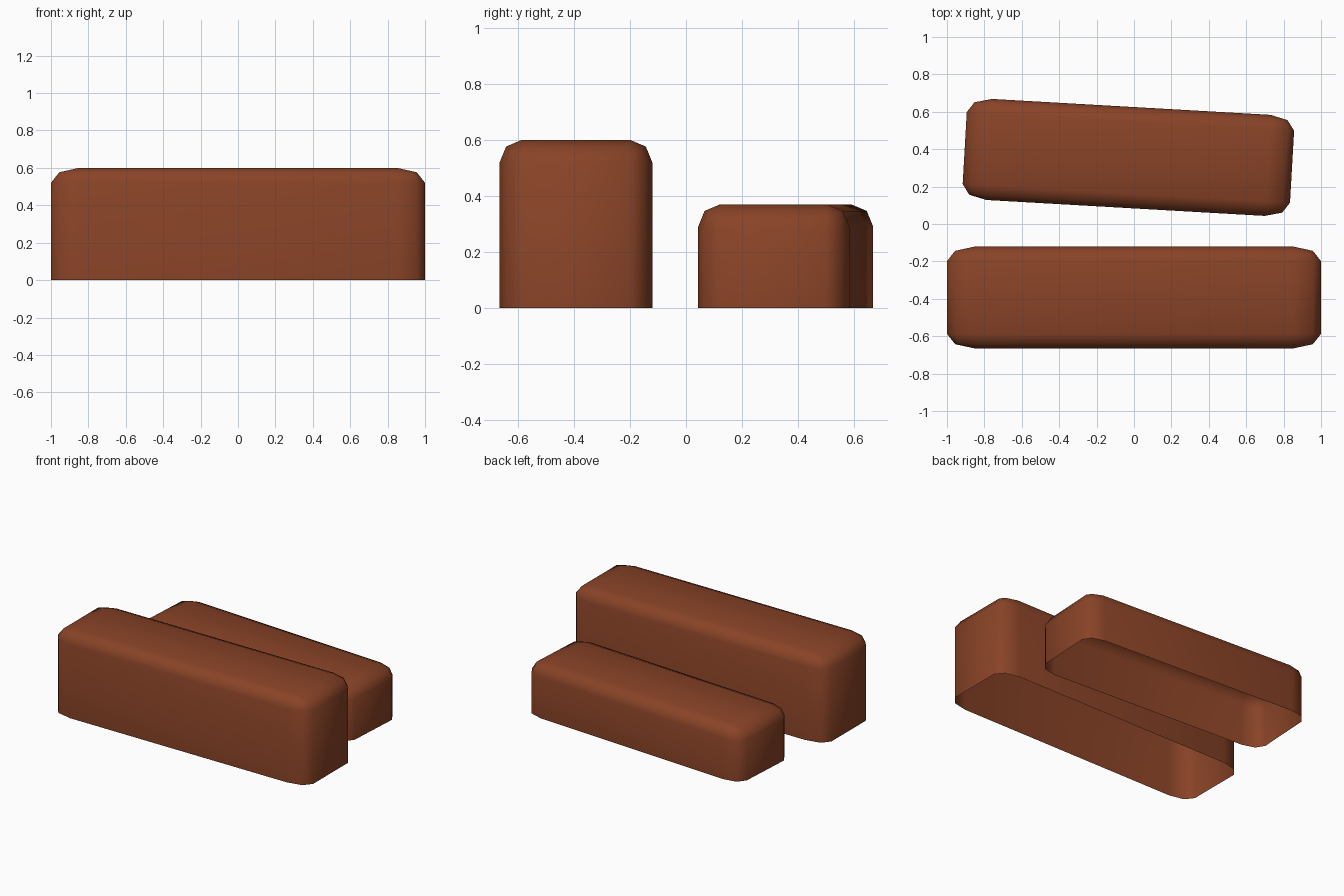
import bpy, bmesh, math
from mathutils import Vector

if "Cube" in bpy.data.objects:
    bpy.data.objects.remove(bpy.data.objects["Cube"])

brown = bpy.data.materials.new("reddish_brown")
brown.diffuse_color = (0.25, 0.056, 0.02, 1)
brown.use_nodes = True
brown.node_tree.nodes["Principled BSDF"].inputs["Base Color"].default_value = brown.diffuse_color


def rounded_block(name, size, radius, location, turn):
    """Open-bottomed block with two-step rounded edges, stretched along x."""
    bm = bmesh.new()
    bmesh.ops.create_cube(bm, size=1)
    # size in units of the rounding radius, double height so the lower half can be cut off
    dims = [size[0] / radius[0], size[1] / radius[1], 2 * size[2] / radius[2]]
    bmesh.ops.scale(bm, vec=Vector(dims), verts=bm.verts)
    bmesh.ops.bevel(bm, geom=bm.edges[:], offset=1, offset_type='OFFSET',
                    segments=2, profile=0.5, affect='EDGES')
    bmesh.ops.bisect_plane(bm, geom=bm.verts[:] + bm.edges[:] + bm.faces[:],
                           plane_co=(0, 0, 0), plane_no=(0, 0, 1), clear_inner=True)
    bmesh.ops.scale(bm, vec=Vector(radius), verts=bm.verts)
    bmesh.ops.recalc_face_normals(bm, faces=bm.faces)
    top = max(bm.faces, key=lambda f: f.calc_center_median().z)
    if top.normal.z < 0:
        bmesh.ops.reverse_faces(bm, faces=bm.faces)
    for f in bm.faces:
        f.smooth = True
    mesh = bpy.data.meshes.new(name)
    bm.to_mesh(mesh)
    bm.free()
    mesh.materials.append(brown)
    obj = bpy.data.objects.new(name, mesh)
    obj.location = location
    obj.rotation_euler.z = math.radians(turn)
    bpy.context.collection.objects.link(obj)


# Tall front block and the lower, slightly turned back block
rounded_block("front_block", (2.0, 0.545, 0.6), (0.15, 0.078, 0.08), (0, -0.393, 0), 0)
rounded_block("back_block", (1.753, 0.541, 0.37), (0.131, 0.078, 0.08), (-0.03, 0.356, 0), -3.27)
